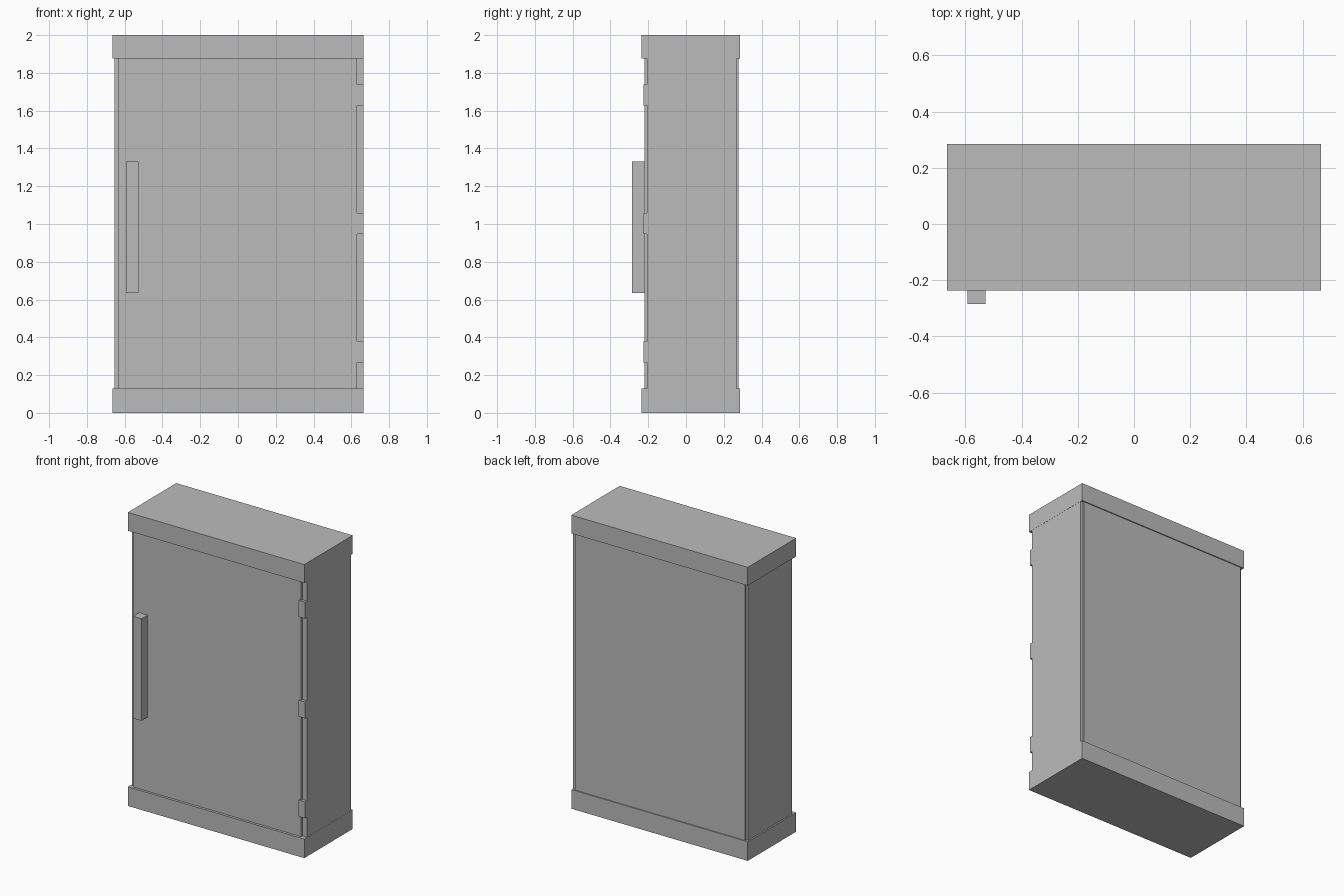
import bpy
from mathutils import Matrix, Vector
import bmesh

cube = bpy.data.objects.get("Cube")
if cube:
    bpy.data.objects.remove(cube, do_unlink=True)

# Single plain grey paint
grey = bpy.data.materials.new("plain_grey")
grey.use_nodes = True
colour = (0.5, 0.5, 0.5, 1)
grey.diffuse_color = colour
grey.node_tree.nodes["Principled BSDF"].inputs["Base Color"].default_value = colour


def box(name, x, y, z):
    """Box spanning the given (low, high) range on each axis."""
    low, high = (Vector(c) for c in zip(x, y, z))
    bm = bmesh.new()
    place = Matrix.Translation((low + high) / 2) @ Matrix.Diagonal((*(high - low), 1))
    bmesh.ops.create_cube(bm, size=1, matrix=place)
    mesh = bpy.data.meshes.new(name)
    bm.to_mesh(mesh)
    bm.free()
    mesh.materials.append(grey)
    obj = bpy.data.objects.new(name, mesh)
    bpy.context.collection.objects.link(obj)
    return obj


BASE, CROWN = 0.13, 1.875        # heights where the plinth ends and the top begins
FRONT, BACK = -0.206, 0.268      # carcass faces
DOOR = -0.219                    # door face

# Plinth and top slab
for name, z in (("plinth", (0, BASE)), ("top_slab", (CROWN, 2))):
    box(name, (-0.665, 0.665), (-0.236, 0.285), z)

# Carcass with its proud back panel
box("carcass", (-0.655, 0.664), (FRONT, BACK), (BASE, CROWN))
box("back_panel", (-0.64, 0.643), (BACK, 0.278), (BASE, CROWN))

# Door and its long handle
box("door", (-0.635, 0.63), (DOOR, FRONT), (BASE, CROWN))
box("handle", (-0.593, -0.528), (-0.285, DOOR), (0.635, 1.33))

# Three hinges along the left edge of the door
for name, z in (("lower", 0.323), ("middle", 1.003), ("upper", 1.683)):
    box(name + "_hinge", (0.615, 0.664), (-0.226, FRONT), (z - 0.056, z + 0.056))
